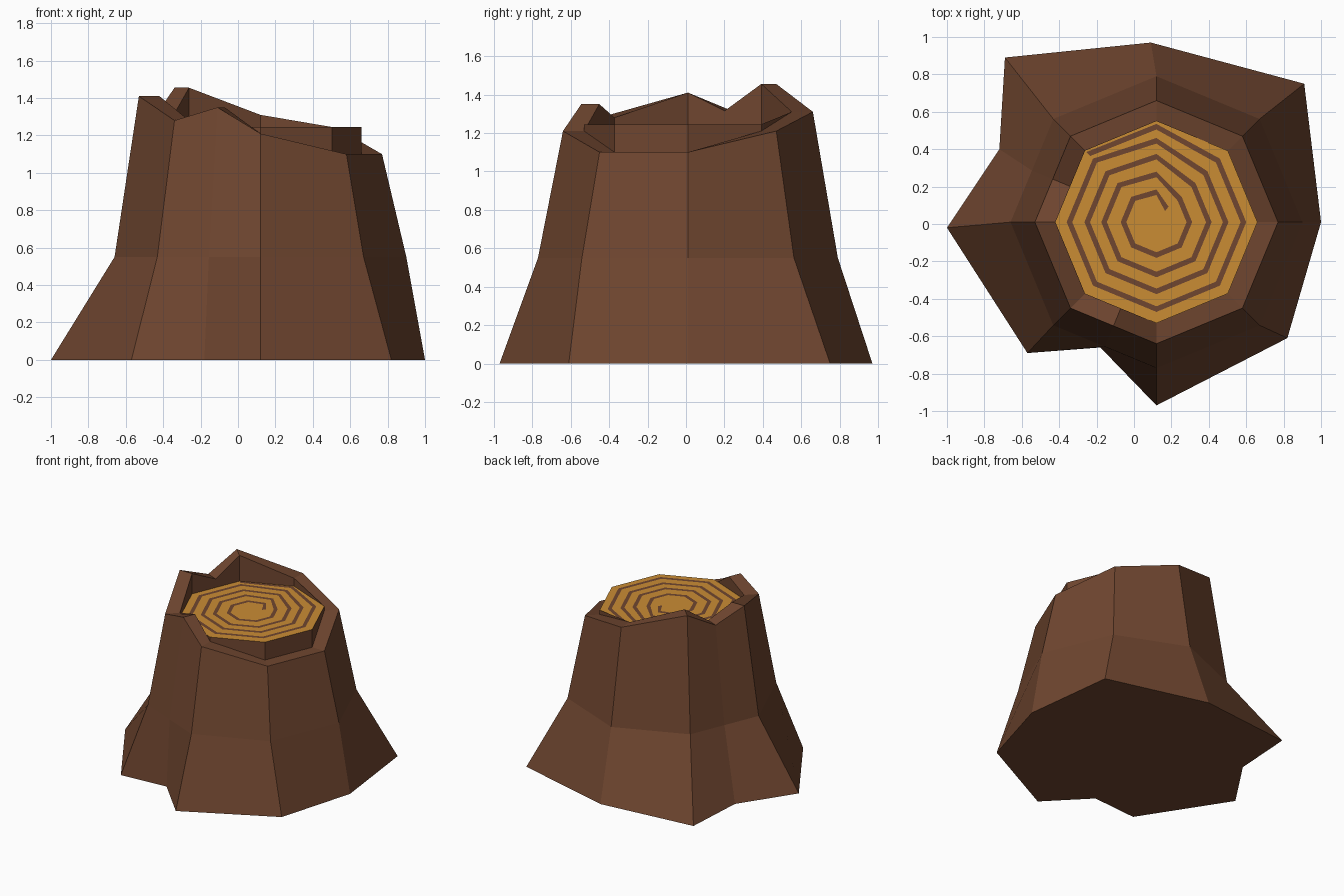
import bpy, bmesh, math

if "Cube" in bpy.data.objects:
    bpy.data.objects.remove(bpy.data.objects["Cube"])

CX, CY = 0.12, 0.01      # trunk axis
DISC_Z = 1.245           # height of the cut wood


def material(name, rgb):
    m = bpy.data.materials.new(name)
    m.diffuse_color = (*rgb, 1)
    m.use_nodes = True
    m.node_tree.nodes["Principled BSDF"].inputs["Base Color"].default_value = m.diffuse_color
    return m


bark = material("bark_brown", (0.160, 0.061, 0.029))
wood = material("cut_wood_orange", (0.59, 0.265, 0.034))


def polar(r, deg):
    a = math.radians(deg)
    return CX + r * math.cos(a), CY + r * math.sin(a)


def octagon(r):
    """Eight corners plus two mid-edge points where the bark is notched."""
    pts = []
    for i in range(8):
        p, q = polar(r, 45 * i), polar(r, 45 * i + 45)
        pts.append(p)
        if i in (3, 5):
            pts.append(((p[0] + q[0]) / 2, (p[1] + q[1]) / 2))
    return pts


def finish(bm, name, mats):
    me = bpy.data.meshes.new(name)
    bm.to_mesh(me)
    bm.free()
    for m in mats:
        me.materials.append(m)
    ob = bpy.data.objects.new(name, me)
    bpy.context.collection.objects.link(ob)
    return ob


# Stump: flared roots, waist, jagged rim, inner wall and cut top
root = [(1, .01), (.91, .75), (.09, .97), (-.69, .89), (-.72, .40),
        (-1, -.02), (-.57, -.69), (-.18, -.66), (.12, -.97), (.82, -.61)]
rim_z = [1.10, 1.21, 1.31, 1.455, 1.315, 1.41, 1.28, 1.35, 1.21, 1.10]
bm = bmesh.new()
loops = [
    [bm.verts.new((x, y, 0)) for x, y in root],
    [bm.verts.new((x, y, .55)) for x, y in octagon(.78)],
    [bm.verts.new((x, y, z)) for (x, y), z in zip(octagon(.65), rim_z)],
    [bm.verts.new((x, y, z)) for (x, y), z in zip(octagon(.54), rim_z)],
    [bm.verts.new((x, y, DISC_Z)) for x, y in octagon(.54)],
]
for lo, hi in zip(loops, loops[1:]):
    for i in range(10):
        j = (i + 1) % 10
        bm.faces.new((lo[i], lo[j], hi[j], hi[i]))
bm.faces.new(loops[0][::-1])
bm.faces.new(loops[-1]).material_index = 1
finish(bm, "stump", [bark, wood])

# Growth ring: one angular spiral strip, stepping inward at each turn's top
path = [(.515, 135), (.51, 90)]
for r, top in ((.465, .435), (.37, .35), (.28, .255), (.176, .16)):
    path += [(r, d) for d in range(45, -226, -45)] + [(top, 90)]
path.append((.09, 52))
bm = bmesh.new()
half = .015
rows = [[bm.verts.new((*polar(r + s * half, d), DISC_Z + .004)) for s in (-1, 1)]
        for r, d in path]
for a, b in zip(rows, rows[1:]):
    bm.faces.new((a[0], a[1], b[1], b[0]))
bmesh.ops.recalc_face_normals(bm, faces=bm.faces)
bm.normal_update()
for f in bm.faces:
    if f.normal.z < 0:
        f.normal_flip()
finish(bm, "growth_ring_spiral", [bark])
